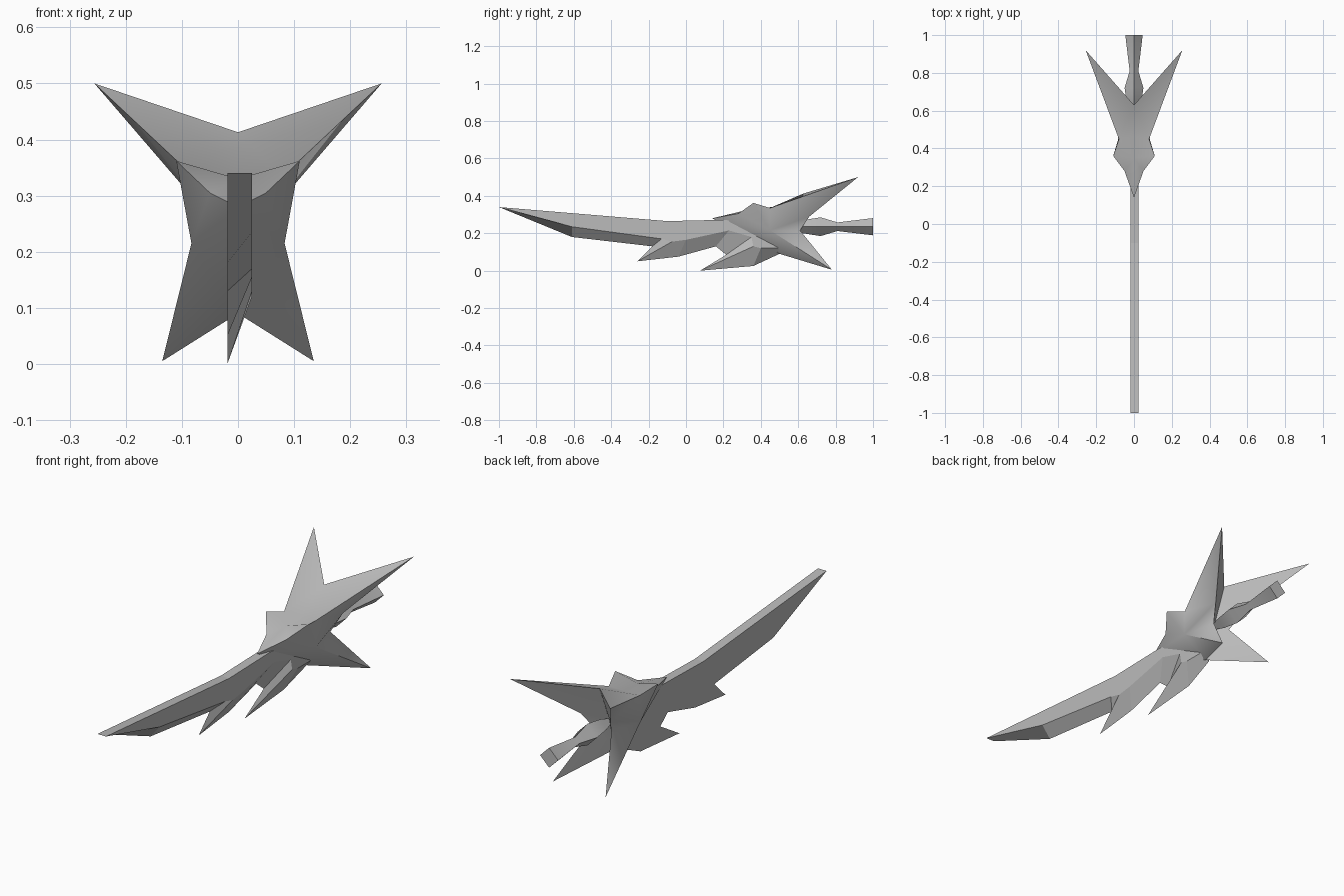
import bpy, bmesh, math

if "Cube" in bpy.data.objects:
    bpy.data.objects.remove(bpy.data.objects["Cube"])

steel = bpy.data.materials.new("grey_steel")
steel.diffuse_color = (0.5, 0.5, 0.5, 1)
steel.use_nodes = True
steel.node_tree.nodes["Principled BSDF"].inputs["Base Color"].default_value = steel.diffuse_color


def make(name, verts, faces, smooth=None, mirror=False):
    bm = bmesh.new()
    vs = [bm.verts.new(v) for v in verts]
    for f in faces:
        bm.faces.new([vs[i] for i in f])
    if mirror:
        geom = bm.verts[:] + bm.edges[:] + bm.faces[:]
        bmesh.ops.mirror(bm, geom=geom, axis='X', merge_dist=0.0005)
        bmesh.ops.remove_doubles(bm, verts=bm.verts[:], dist=0.0005)
    bmesh.ops.recalc_face_normals(bm, faces=bm.faces[:])
    me = bpy.data.meshes.new(name)
    bm.to_mesh(me)
    bm.free()
    me.materials.append(steel)
    ob = bpy.data.objects.new(name, me)
    bpy.context.collection.objects.link(ob)
    if smooth:
        bpy.ops.object.select_all(action='DESELECT')
        ob.select_set(True)
        bpy.context.view_layer.objects.active = ob
        bpy.ops.object.shade_smooth_by_angle(angle=math.radians(smooth))
    return ob


# Blade: flat on the left side, one bevel on the right, two barbs below (y, z)
XL, XR = -0.019, 0.025
edge = [(-1, .34), (-.61, .18), (-.18, .13), (-.26, .05), (-.04, .075),
        (.16, .13), (.215, .085), (.075, 0), (.36, .025), (.5, .09)]
bevel = [(-1, .34), (-.61, .235), (-.13, .17), (-.075, .155), (0, .165),
         (.23, .215), (.35, .18), (.36, .13), (.40, .12), (.5, .12)]
spine = [(.5, .24), (.2, .272), (-.1, .265)]
left, right = edge + spine, bevel + spine
n = len(left)
verts = [(XL, y, z) for y, z in left] + [(XR, y, z) for y, z in right]
faces = [range(n), range(n, 2 * n)]
faces += [(i, (i + 1) % n, n + (i + 1) % n, n + i) for i in range(n)]
make("blade", verts, faces)

# Guard: right half of a winged body, mirrored across x = 0
P = {
    "nose": (0, .14, .28), "brow": (.05, .28, .305), "corner": (.11, .36, .362),
    "valley": (0, .35, .33), "dip": (0, .46, .34), "shoulder": (.08, .45, .335),
    "crest": (0, .63, .413), "wing": (.256, .92, .5), "wing_low": (.075, .66, .29),
    "waist": (.083, .45, .215), "spike": (.135, .78, .005),
    "spike_top": (.045, .61, .215), "back": (0, .56, .24), "keel": (0, .5, .09),
}
skin = [
    # top of the body
    "nose brow valley", "brow corner valley", "valley corner shoulder dip",
    "dip shoulder crest",
    # raised wing
    "crest shoulder wing", "shoulder wing_low wing", "crest wing wing_low",
    "crest wing_low back",
    # flank
    "shoulder waist wing_low", "corner waist shoulder", "brow waist corner",
    "nose waist brow", "nose keel waist",
    # lower spike and back
    "keel spike waist", "waist spike spike_top", "waist spike_top wing_low",
    "wing_low spike_top back", "back spike_top keel", "spike_top spike keel",
]
keys = list(P)
faces = [[keys.index(k) for k in f.split()] for f in skin]
make("winged_guard", list(P.values()), faces, smooth=75, mirror=True)

# Handle: four-sided diamond section, swelling then flaring at the end
rings = [(.53, .005), (.63, .036), (.72, .05), (.81, .023), (1.0, .046)]
verts = [(r * math.cos(k * math.pi / 2), y, .235 + r * math.sin(k * math.pi / 2))
         for y, r in rings for k in range(4)]
faces = [range(4), range(16, 20)]
faces += [(4 * i + k, 4 * i + (k + 1) % 4, 4 * i + 4 + (k + 1) % 4, 4 * i + 4 + k)
          for i in range(4) for k in range(4)]
make("handle", verts, faces, smooth=60)
